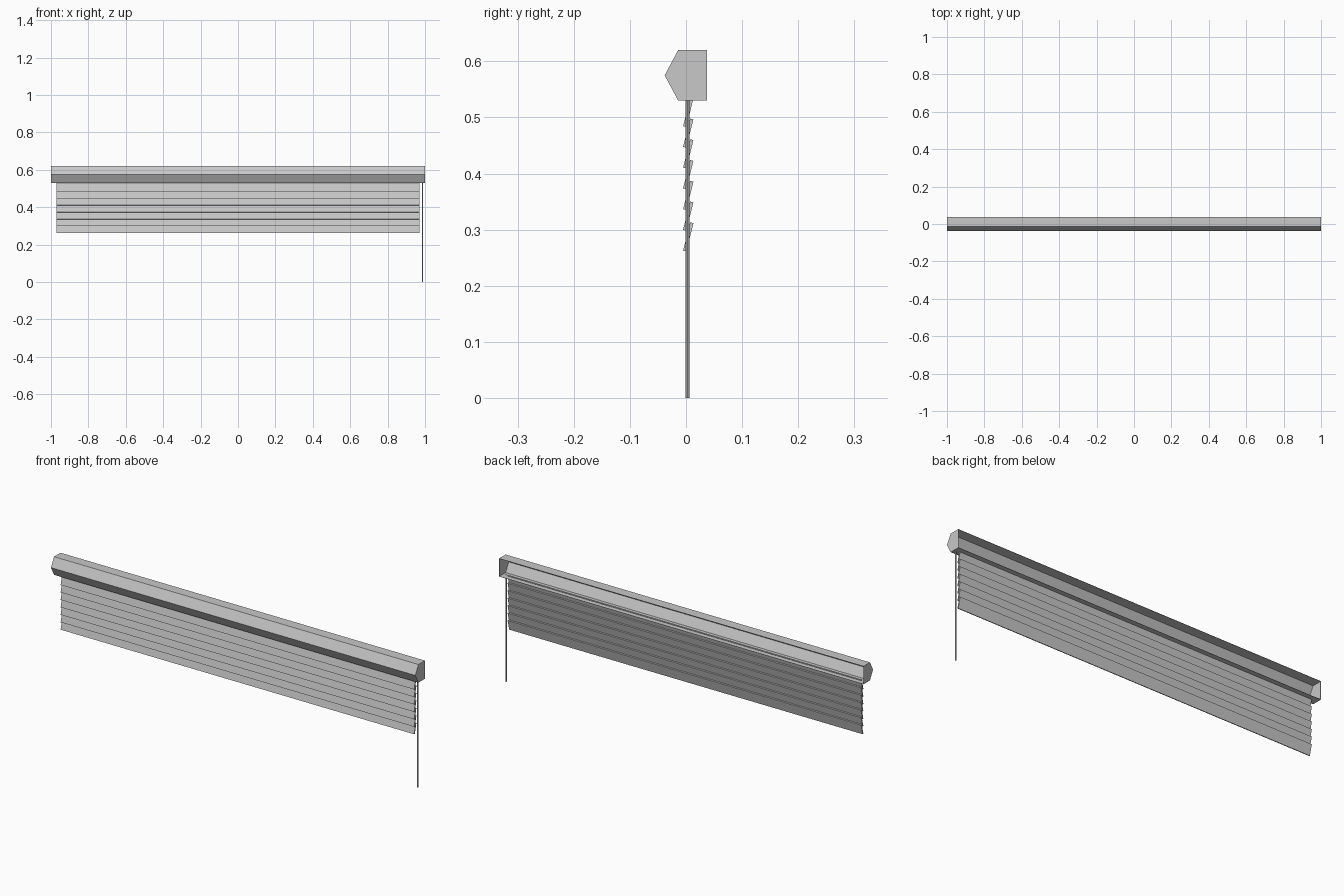
import bpy
import bmesh
import math
from mathutils import Matrix

if "Cube" in bpy.data.objects:
    bpy.data.objects.remove(bpy.data.objects["Cube"], do_unlink=True)

GREY = (0.58, 0.58, 0.58, 1.0)
grey = bpy.data.materials.new("light_grey")
grey.use_nodes = True
grey.diffuse_color = GREY
bsdf = next(n for n in grey.node_tree.nodes if n.type == "BSDF_PRINCIPLED")
bsdf.inputs["Base Color"].default_value = GREY


def add_part(name, bm):
    mesh = bpy.data.meshes.new(name)
    bm.to_mesh(mesh)
    bm.free()
    mesh.materials.append(grey)
    obj = bpy.data.objects.new(name, mesh)
    bpy.context.scene.collection.objects.link(obj)
    return obj


# Head rail: pointed profile swept along x, with end caps and an open back
profile = [(0.037, 0.53), (0.037, 0.62), (-0.014, 0.62), (-0.038, 0.575), (-0.014, 0.53)]
bm = bmesh.new()
cap = bm.faces.new([bm.verts.new((-1, y, z)) for y, z in profile])
sweep = bmesh.ops.extrude_face_region(bm, geom=[cap], use_keep_orig=True)
moved = [v for v in sweep["geom"] if isinstance(v, bmesh.types.BMVert)]
bmesh.ops.translate(bm, verts=moved, vec=(2, 0, 0))
bmesh.ops.recalc_face_normals(bm, faces=bm.faces)
back = [f for f in bm.faces if f.normal.y > 0.9]
bmesh.ops.delete(bm, geom=back, context="FACES_ONLY")
rail = add_part("head_rail", bm)
shell = rail.modifiers.new("sheet_thickness", "SOLIDIFY")
shell.thickness = 0.0015
shell.offset = -1

# Slats: thin tilted boards, evenly stacked
PITCH = 0.037
for i in range(7):
    bm = bmesh.new()
    bmesh.ops.create_cube(bm, size=1)
    bmesh.ops.scale(bm, verts=bm.verts, vec=(1.94, 0.006, 0.052))
    bmesh.ops.rotate(bm, verts=bm.verts, matrix=Matrix.Rotation(math.radians(-14), 3, "X"))
    bmesh.ops.translate(bm, verts=bm.verts, vec=(0, 0.004, 0.287 + i * PITCH))
    add_part(f"slat_{i + 1}", bm)

# Control wand hanging from the left end of the rail
bm = bmesh.new()
bmesh.ops.create_cone(bm, cap_ends=True, segments=8, radius1=0.0035, radius2=0.0035, depth=0.532)
bmesh.ops.translate(bm, verts=bm.verts, vec=(0.986, 0.0025, 0.266))
add_part("control_wand", bm)
